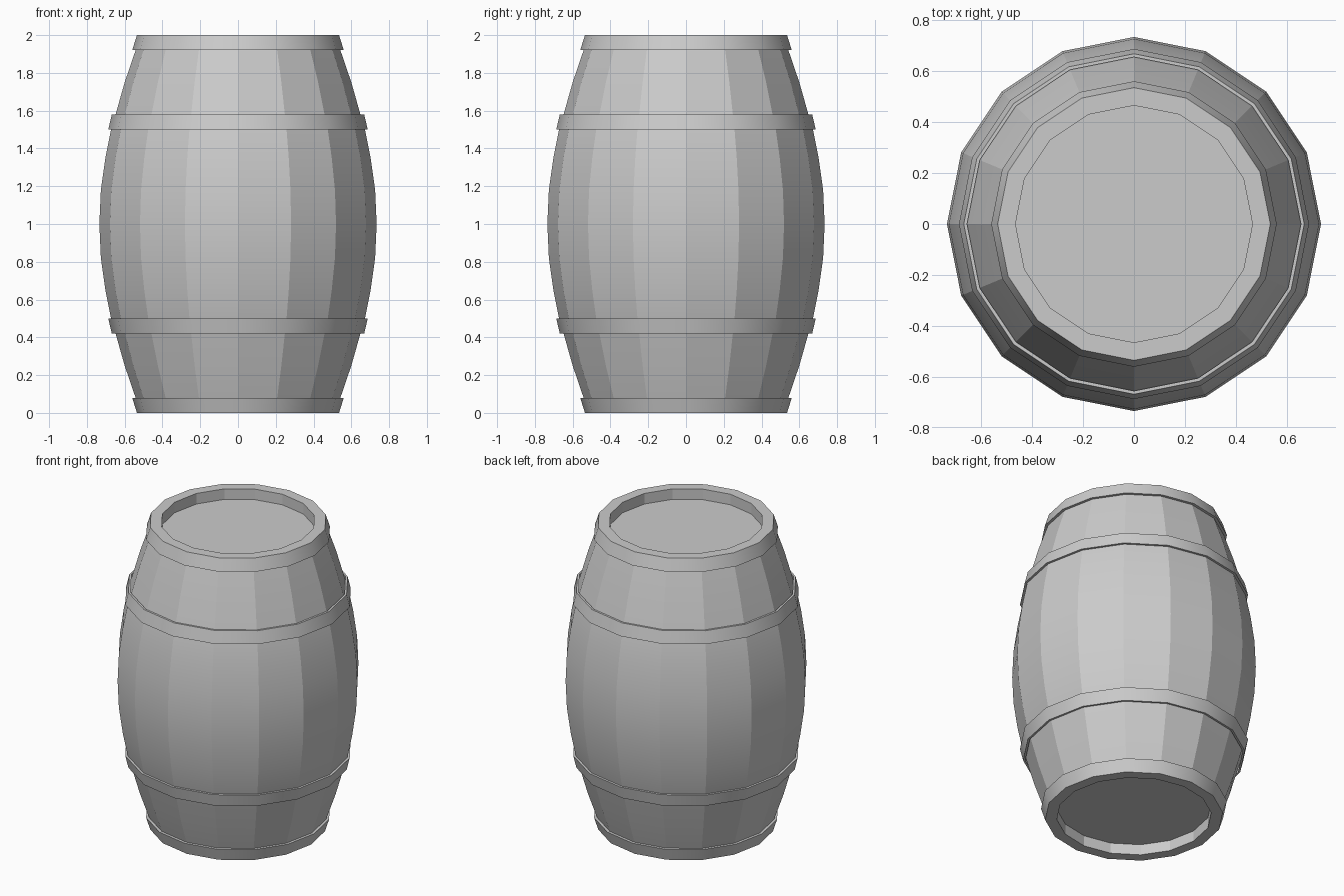
import bpy, bmesh
from math import sin, cos, pi, radians

if "Cube" in bpy.data.objects:
    bpy.data.objects.remove(bpy.data.objects["Cube"])

SIDES = 16


def lathe(name, profile, angle, cap_ends=False):
    """Revolve (radius, z) points about z, profile running bottom to top outside."""
    bm = bmesh.new()
    rings = [[bm.verts.new((r * cos(2 * pi * i / SIDES), r * sin(2 * pi * i / SIDES), z))
              for i in range(SIDES)] for r, z in profile]
    for a, b in zip(rings, rings[1:]):
        for i in range(SIDES):
            j = (i + 1) % SIDES
            bm.faces.new((a[i], a[j], b[j], b[i]))
    if cap_ends:
        bm.faces.new(rings[0][::-1])
        bm.faces.new(rings[-1])
    mesh = bpy.data.meshes.new(name)
    bm.to_mesh(mesh)
    bm.free()
    obj = bpy.data.objects.new(name, mesh)
    bpy.context.collection.objects.link(obj)
    bpy.ops.object.select_all(action='DESELECT')
    obj.select_set(True)
    bpy.context.view_layer.objects.active = obj
    bpy.ops.object.shade_smooth_by_angle(angle=radians(angle))
    return obj


def flip(profile):
    """Mirror a profile from the bottom half to the top half."""
    return [(r, 2 - z) for r, z in reversed(profile)]


# Staved body with a recessed lid at each end
half = [(0.465, 0.07), (0.465, 0), (0.515, 0), (0.542, 0.08), (0.6, 0.25),
        (0.648, 0.42), (0.672, 0.5), (0.702, 0.65), (0.726, 0.82)]
lathe("barrel_body", half + [(0.734, 1)] + flip(half), 20, cap_ends=True)

# End hoops: flush with the rim, with a lip on the inner edge
end_hoop = [(0.465, 0), (0.535, 0), (0.56, 0.08), (0.54, 0.08)]
# Middle hoops: flared bands with a lip on the wide edge
mid_hoop = [(0.655, 0.42), (0.668, 0.42), (0.687, 0.5), (0.668, 0.5)]
for label, hoop in (("end_hoop", end_hoop), ("middle_hoop", mid_hoop)):
    lathe("lower_" + label, hoop, 30)
    lathe("upper_" + label, flip(hoop), 30)
